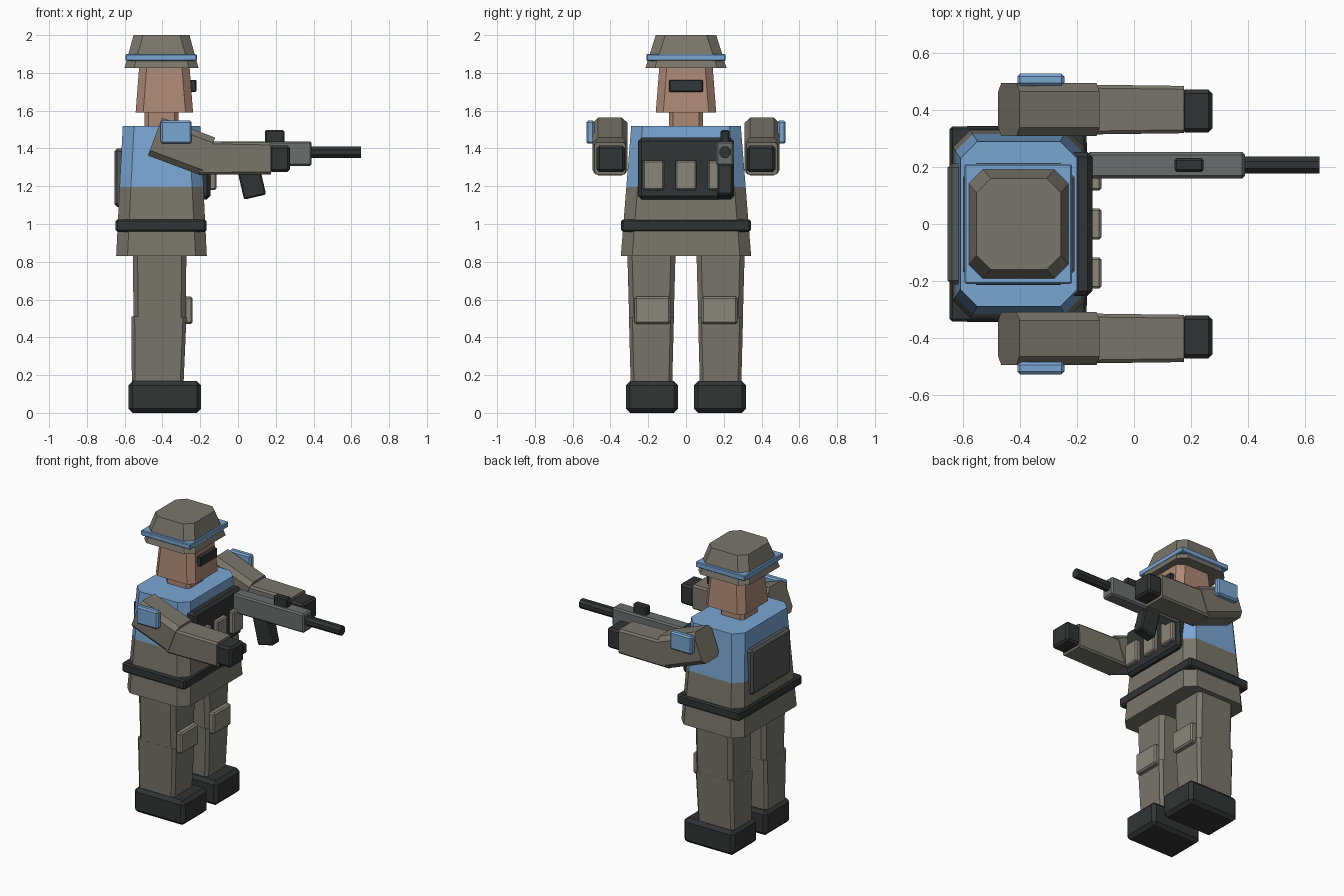
import bpy, bmesh
from math import radians, pi
from mathutils import Matrix

if "Cube" in bpy.data.objects:
    bpy.data.objects.remove(bpy.data.objects["Cube"])


def material(name, r, g, b):
    m = bpy.data.materials.new(name)
    m.diffuse_color = (r, g, b, 1)
    m.use_nodes = True
    m.node_tree.nodes["Principled BSDF"].inputs["Base Color"].default_value = m.diffuse_color
    return m


CLOTH = material("cloth", 0.195, 0.18, 0.145)
POUCH = material("pouch_cloth", 0.26, 0.24, 0.195)
BLUE = material("blue", 0.19, 0.38, 0.65)
SKIN = material("skin", 0.42, 0.25, 0.18)
DARK = material("dark", 0.03, 0.035, 0.035)
STEEL = material("steel", 0.14, 0.155, 0.155)
PLATE = material("plate", 0.09, 0.1, 0.1)


def finish(name, bm, mat, loc, tilt):
    bmesh.ops.recalc_face_normals(bm, faces=bm.faces)
    me = bpy.data.meshes.new(name)
    bm.to_mesh(me)
    bm.free()
    me.materials.append(mat)
    ob = bpy.data.objects.new(name, me)
    ob.location = loc
    ob.rotation_euler[1] = radians(tilt)
    bpy.context.collection.objects.link(ob)
    return ob


def box(name, mat, x, y, z, bevel=0.008, tilt=0):
    """Bevelled box given as (min, max) ranges on each axis."""
    bm = bmesh.new()
    bmesh.ops.create_cube(bm, size=1)
    bmesh.ops.scale(bm, vec=[abs(r[1] - r[0]) for r in (x, y, z)], verts=bm.verts)
    ob = finish(name, bm, mat, [sum(r) / 2 for r in (x, y, z)], tilt)
    mod = ob.modifiers.new("bevel", "BEVEL")
    mod.width, mod.segments = bevel, 1
    return ob


def prism(name, mat, loc, height, low, high, cut, tilt=0):
    """Tapered block with chamfered upright edges, centred on loc."""
    bm = bmesh.new()
    rings = []
    for z, (a, b) in ((-height / 2, low), (height / 2, high)):
        pts = [(a, b - cut), (a - cut, b), (cut - a, b), (-a, b - cut),
               (-a, cut - b), (cut - a, -b), (a - cut, -b), (a, cut - b)]
        rings.append([bm.verts.new((px, py, z)) for px, py in pts])
    bm.faces.new(rings[0])
    bm.faces.new(rings[1])
    for i in range(8):
        j = (i + 1) % 8
        bm.faces.new((rings[0][i], rings[0][j], rings[1][j], rings[1][i]))
    return finish(name, bm, mat, loc, tilt)


CX = -0.405

# Legs and arms, once per side
for s, side in ((1, "left"), (-1, "right")):
    def yr(a, b):
        return sorted((s * a, s * b))

    box(side + "_boot", DARK, (-0.58, -0.195), yr(0.042, 0.318), (0, 0.168), 0.022)
    prism(side + "_lower_leg", CLOTH, (-0.422, s * 0.183, 0.335), 0.345,
          (0.137, 0.11), (0.146, 0.119), 0.018, 1)
    prism(side + "_upper_leg", CLOTH, (-0.415, s * 0.183, 0.68), 0.36,
          (0.138, 0.118), (0.142, 0.128), 0.025)
    box(side + "_knee_pad", POUCH, (-0.285, -0.24), yr(0.083, 0.273), (0.47, 0.615), 0.01)
    prism(side + "_upper_arm", CLOTH, (-0.299, s * 0.402, 1.41), 0.3,
          (0.107, 0.093), (0.107, 0.093), 0.03, 110.5)
    prism(side + "_forearm", CLOTH, (-0.015, s * 0.402, 1.348), 0.38,
          (0.088, 0.088), (0.084, 0.083), 0.012, 90.5)
    box(side + "_glove", DARK, (0.165, 0.275), yr(0.322, 0.473), (1.275, 1.415), 0.014)
    box(side + "_shoulder_patch", BLUE, (-0.41, -0.245), yr(0.485, 0.528), (1.425, 1.548), 0.01)

# Torso: lower jacket and blue upper part share one taper
prism("lower_jacket", CLOTH, (CX, 0, 1.0125), 0.365, (0.24, 0.345), (0.222, 0.316), 0.06)
prism("upper_jacket", BLUE, (CX, 0, 1.3575), 0.325, (0.222, 0.316), (0.205, 0.29), 0.06)
box("belt", DARK, (-0.648, -0.167), (-0.343, 0.343), (0.958, 1.025), 0.01)
box("chest_plate", DARK, (-0.23, -0.146), (-0.253, 0.253), (1.13, 1.457), 0.018)
box("back_plate", PLATE, (-0.655, -0.59), (-0.213, 0.213), (1.09, 1.4), 0.015)
for i in (-1, 0, 1):
    box("pouch", POUCH, (-0.16, -0.115), (i * 0.172 - 0.055, i * 0.172 + 0.055),
        (1.18, 1.337), 0.008)

# Head and helmet
prism("neck", SKIN, (CX, 0, 1.56), 0.12, (0.09, 0.09), (0.09, 0.09), 0.02)
prism("head", SKIN, (-0.39, 0, 1.72), 0.26, (0.152, 0.16), (0.132, 0.14), 0.04)
box("eyewear", DARK, (-0.265, -0.22), (-0.09, 0.09), (1.7, 1.763), 0.004)
prism("helmet", CLOTH, (CX, 0, 1.9125), 0.175, (0.196, 0.215), (0.148, 0.16), 0.05)
box("helmet_band", BLUE, (-0.595, -0.218), (-0.21, 0.21), (1.863, 1.9), 0.005)

# Rifle
box("rifle_body", STEEL, (-0.165, 0.39), (0.16, 0.253), (1.307, 1.438), 0.01)
box("rifle_sight", DARK, (0.142, 0.245), (0.183, 0.231), (1.43, 1.497), 0.008)
box("rifle_grip", DARK, (0.008, 0.128), (0.167, 0.247), (1.14, 1.34), 0.008, -13)
bm = bmesh.new()
bmesh.ops.create_cone(bm, cap_ends=True, segments=8, radius1=0.033, radius2=0.033, depth=0.28)
bmesh.ops.rotate(bm, matrix=Matrix.Rotation(pi / 8, 3, 'Z'), verts=bm.verts)
finish("rifle_barrel", bm, DARK, (0.512, 0.207, 1.38), 90)
